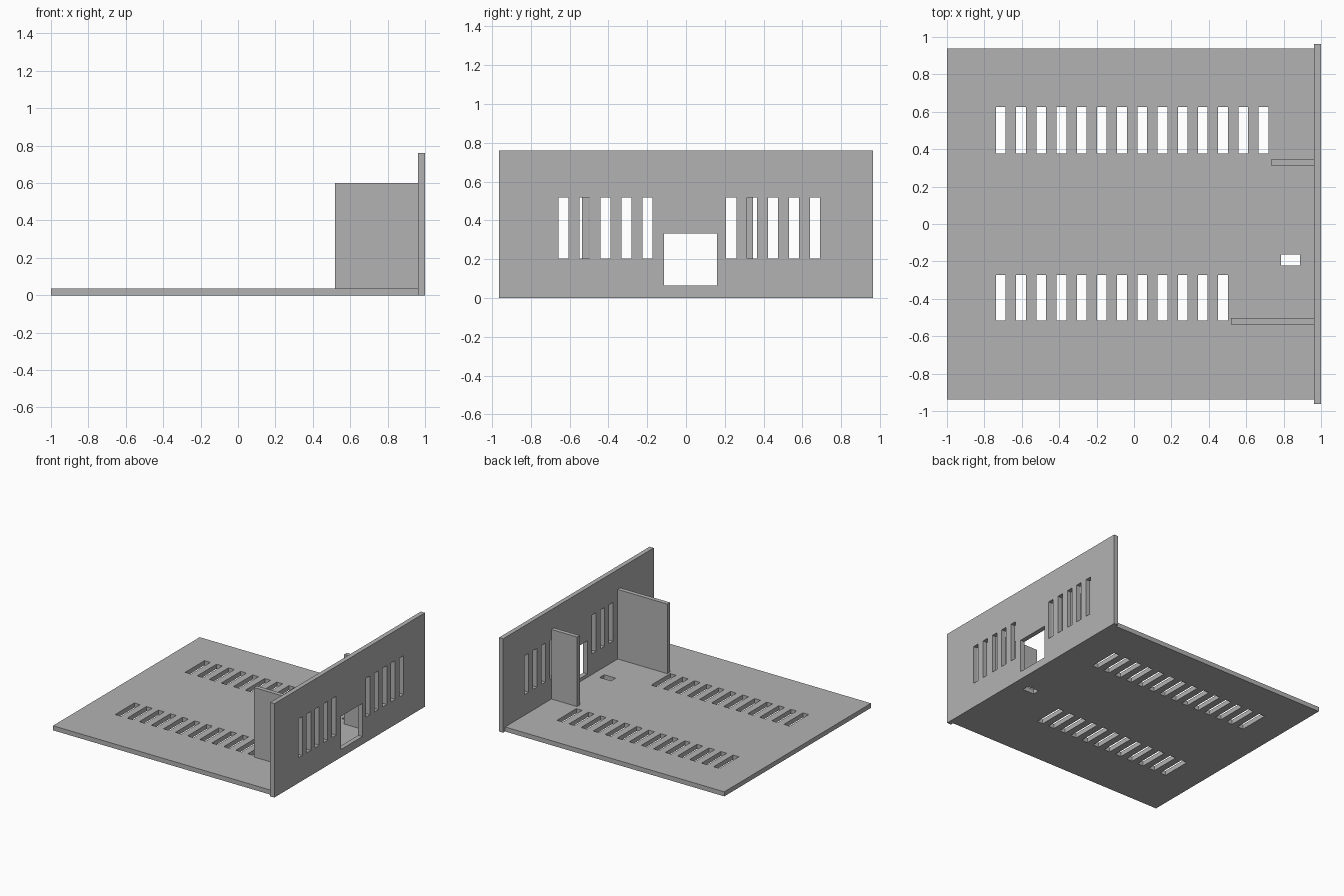
import bpy
import bmesh
from mathutils import Matrix, Vector

cube = bpy.data.objects.get("Cube")
if cube:
    bpy.data.objects.remove(cube, do_unlink=True)

grey = bpy.data.materials.new("plain_grey")
grey.use_nodes = True
grey.diffuse_color = (0.45, 0.45, 0.45, 1)
grey.node_tree.nodes["Principled BSDF"].inputs["Base Color"].default_value = (0.45, 0.45, 0.45, 1)


def boxes(name, extents):
    """One object holding a box for each (low corner, high corner) pair."""
    bm = bmesh.new()
    for low, high in extents:
        low, high = Vector(low), Vector(high)
        place = Matrix.Translation((low + high) / 2) @ Matrix.Diagonal((*(high - low), 1))
        bmesh.ops.create_cube(bm, size=1, matrix=place)
    mesh = bpy.data.meshes.new(name)
    bm.to_mesh(mesh)
    bm.free()
    mesh.materials.append(grey)
    obj = bpy.data.objects.new(name, mesh)
    bpy.context.collection.objects.link(obj)
    return obj


def cut(obj, holes):
    """Cut box-shaped holes through a panel and discard the cutter."""
    cutter = boxes(obj.name + "_cutter", holes)
    cutter.hide_render = True
    mod = obj.modifiers.new("openings", 'BOOLEAN')
    mod.operation = 'DIFFERENCE'
    mod.solver = 'EXACT'
    mod.object = cutter
    bpy.context.view_layer.update()
    graph = bpy.context.evaluated_depsgraph_get()
    mesh = bpy.data.meshes.new_from_object(obj.evaluated_get(graph))
    obj.modifiers.clear()
    obj.data = mesh
    bpy.data.objects.remove(cutter, do_unlink=True)


FLOOR_TOP = 0.037
WALL_X = 0.963
PITCH = 0.108
SLOT = 0.052

# Floor plate with two rows of vent slots and a small cable opening
floor = boxes("floor_plate", [((-1, -0.938, 0), (WALL_X, 0.938, FLOOR_TOP))])
floor_holes = [((0.786, -0.222, -1), (0.888, -0.163, 1))]
for count, y0, y1 in ((14, 0.378, 0.625), (12, -0.516, -0.272)):
    for i in range(count):
        x = -0.738 + i * PITCH
        floor_holes.append(((x, y0, -1), (x + SLOT, y1, 1)))
cut(floor, floor_holes)

# Upright end panel with two groups of slots and a rectangular window
wall = boxes("end_panel", [((WALL_X, -0.963, 0), (1, 0.963, 0.76))])
wall_holes = [((0.5, -0.114, 0.064), (2, 0.161, 0.332))]
for start in (-0.657, 0.207):
    for i in range(5):
        y = start + i * PITCH
        wall_holes.append(((0.5, y, 0.204), (2, y + SLOT, 0.518)))
cut(wall, wall_holes)

# Two bracing fins between the floor and the end panel
boxes("long_fin", [((0.519, -0.537, FLOOR_TOP), (WALL_X, -0.502, 0.6))])
boxes("short_fin", [((0.733, 0.312, FLOOR_TOP), (WALL_X, 0.346, 0.6))])
